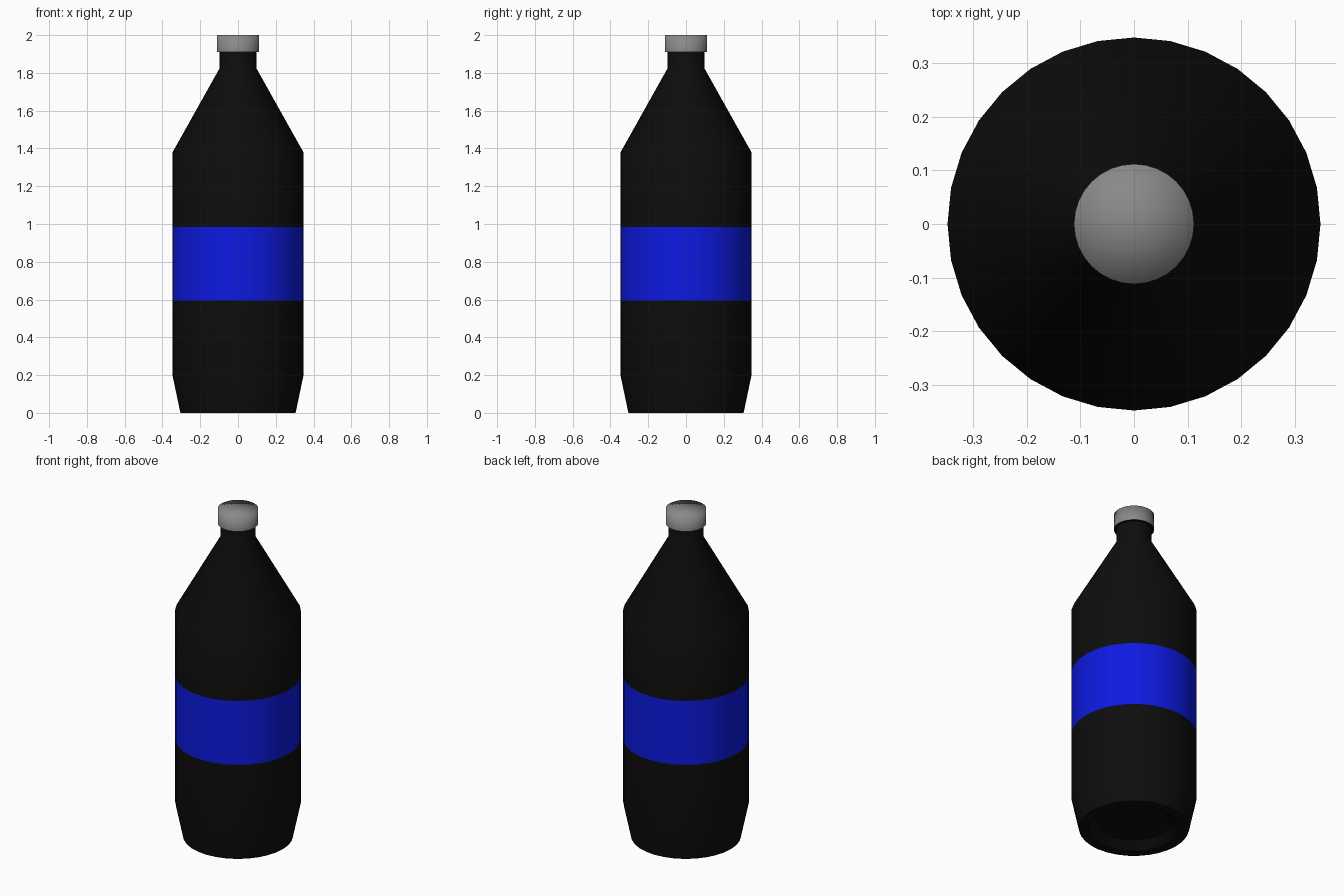
import bpy, bmesh, math

if "Cube" in bpy.data.objects:
    bpy.data.objects.remove(bpy.data.objects["Cube"])

SIDES = 32


def material(name, color):
    mat = bpy.data.materials.new(name)
    mat.diffuse_color = (*color, 1)
    mat.use_nodes = True
    mat.node_tree.nodes["Principled BSDF"].inputs["Base Color"].default_value = mat.diffuse_color
    return mat


def lathe(name, profile, mat, angle):
    """Revolve (radius, z) points, ordered bottom to top, around z."""
    bm = bmesh.new()
    rings = []
    for r, z in profile:
        if r == 0:
            rings.append([bm.verts.new((0, 0, z))] * SIDES)
        else:
            rings.append([bm.verts.new((r * math.cos(2 * math.pi * i / SIDES),
                                        r * math.sin(2 * math.pi * i / SIDES), z))
                          for i in range(SIDES)])
    for low, high in zip(rings, rings[1:]):
        for i in range(SIDES):
            j = (i + 1) % SIDES
            corners = dict.fromkeys((low[i], low[j], high[j], high[i]))
            bm.faces.new(list(corners))
    mesh = bpy.data.meshes.new(name)
    bm.to_mesh(mesh)
    bm.free()
    mesh.materials.append(mat)
    obj = bpy.data.objects.new(name, mesh)
    bpy.context.collection.objects.link(obj)
    bpy.ops.object.select_all(action='DESELECT')
    obj.select_set(True)
    bpy.context.view_layer.objects.active = obj
    bpy.ops.object.shade_smooth_by_angle(angle=math.radians(angle))
    return obj


black = material("black_glass", (0.004, 0.004, 0.004))
blue = material("blue_label", (0.004, 0.01, 0.75))
grey = material("grey_metal", (0.25, 0.25, 0.25))

R = 0.348

# Lower body with a recessed base
lathe("lower_body", [(0, 0.05), (0.2, 0.04), (0.25, 0.0), (0.305, 0.0),
                     (R, 0.205), (R, 0.595)], black, 35)

# Label band flush with the body
lathe("label_band", [(R, 0.595), (R, 0.985)], blue, 35)

# Upper body, shoulder, neck and the lip under the cap
lathe("upper_body", [(R, 0.985), (R, 1.377), (0.097, 1.825),
                     (0.097, 1.91), (0.112, 1.91)], black, 35)

# Cap, smooth all over
lathe("cap", [(0.112, 1.91), (0.112, 2.0), (0, 2.0)], grey, 180)
